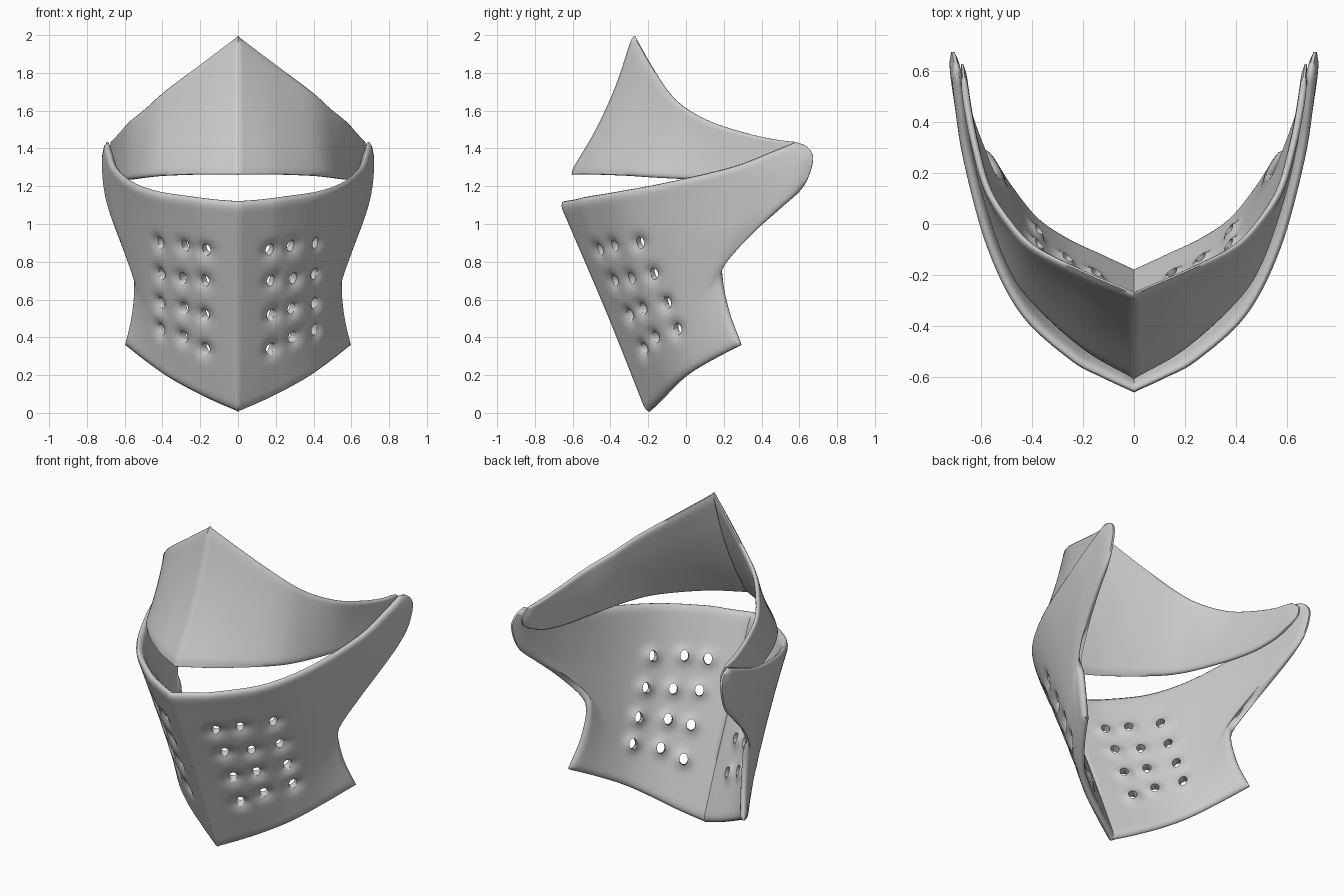
import bpy, bmesh, math
from mathutils import Vector

if "Cube" in bpy.data.objects:
    bpy.data.objects.remove(bpy.data.objects["Cube"])

steel = bpy.data.materials.new("light grey steel")
steel.diffuse_color = (0.6, 0.6, 0.6, 1)
steel.use_nodes = True
steel.node_tree.nodes["Principled BSDF"].inputs["Base Color"].default_value = steel.diffuse_color


def resample(pts, n):
    """Smooth curve through pts, returned as n+1 evenly spaced points."""
    p = [Vector(q) for q in pts]
    p = [2 * p[0] - p[1]] + p + [2 * p[-1] - p[-2]]
    dense = []
    for i in range(1, len(p) - 2):
        a, b, c, d = p[i - 1:i + 3]
        for k in range(24):
            t = k / 24
            dense.append(0.5 * (2 * b + (c - a) * t + (2 * a - 5 * b + 4 * c - d) * t * t
                                + (3 * b - a - 3 * c + d) * t ** 3))
    dense.append(p[-2])
    dist = [0.0]
    for a, b in zip(dense, dense[1:]):
        dist.append(dist[-1] + (b - a).length)
    out, j = [], 0
    for i in range(n + 1):
        s = dist[-1] * i / n
        while j < len(dense) - 2 and dist[j + 1] < s:
            j += 1
        f = (s - dist[j]) / max(dist[j + 1] - dist[j], 1e-9)
        out.append(dense[j].lerp(dense[j + 1], f))
    return out


def shell(name, bottom, top, centre, rear, nu, nv, thick, holes=()):
    """Mirrored curved plate with rounded rims, spanned by four edge curves."""
    B, T = resample(bottom, nu), resample(top, nu)
    C, R = resample(centre, nv), resample(rear, nv)
    cols = 2 * nu + 1
    bm = bmesh.new()
    grid = []
    for j in range(nv + 1):
        v = j / nv
        row = []
        for i in range(-nu, nu + 1):
            k = abs(i)
            u = k / nu
            p = B[k].lerp(T[k], v)
            p = p + (1 - u) ** 2 * (C[j] - B[0].lerp(T[0], v))
            p = p + u ** 3 * (R[j] - B[nu].lerp(T[nu], v))
            row.append(bm.verts.new((p.x if i >= 0 else -p.x, p.y, p.z)))
        grid.append(row)
    for j in range(nv):
        for i in range(cols - 1):
            bm.faces.new((grid[j][i], grid[j][i + 1], grid[j + 1][i + 1], grid[j + 1][i]))
    bm.normal_update()

    # punched dimples around each breathing hole
    spots = []
    for hx, hz in holes:
        for s in (-1, 1):
            w = min(bm.verts, key=lambda q: (q.co.x - s * hx) ** 2 + (q.co.z - hz) ** 2)
            spots.append((w.co.copy(), w.normal.copy()))
    for w in bm.verts:
        push = max([0.03 * math.exp(-((w.co - c).length / 0.042) ** 2) for c, n in spots] or [0])
        w.co -= w.normal * push

    # inner skin, with both skins drawn together at the rims
    inner = []
    for j in range(nv + 1):
        row = []
        for i in range(cols):
            w = grid[j][i]
            edge = min(i, j, cols - 1 - i, nv - j)
            pinch = (0.36, 0.1, 0.02)[edge] if edge < 3 else 0
            row.append(bm.verts.new(w.co - w.normal * thick * (1 - pinch)))
            w.co -= w.normal * thick * pinch
        inner.append(row)
    for j in range(nv):
        for i in range(cols - 1):
            bm.faces.new((inner[j][i], inner[j + 1][i], inner[j + 1][i + 1], inner[j][i + 1]))
    loop = ([(0, i) for i in range(cols)] + [(j, cols - 1) for j in range(1, nv + 1)]
            + [(nv, i) for i in range(cols - 2, -1, -1)] + [(j, 0) for j in range(nv - 1, 0, -1)])
    for (a, b), (c, d) in zip(loop, loop[1:] + loop[:1]):
        bm.faces.new((grid[a][b], inner[a][b], inner[c][d], grid[c][d]))
    bmesh.ops.recalc_face_normals(bm, faces=bm.faces)
    me = bpy.data.meshes.new(name)
    bm.to_mesh(me)
    bm.free()
    me.materials.append(steel)
    ob = bpy.data.objects.new(name, me)
    bpy.context.collection.objects.link(ob)
    return ob, spots


def activate(ob):
    bpy.ops.object.select_all(action='DESELECT')
    ob.select_set(True)
    bpy.context.view_layer.objects.active = ob


# rows of breathing holes on the cheek, as (x, z)
holes = [(x, z + dz) for x, zs in ((0.18, (0.34, 0.51, 0.69, 0.865)),
                                  (0.30, (0.39, 0.55, 0.715, 0.885)),
                                  (0.42, (0.445, 0.585, 0.74, 0.905)))
         for z in zs for dz in (0.0,)]

# lower face guard
guard, spots = shell(
    "face_guard",
    bottom=[(0, -.21, 0), (.14, -.145, .06), (.28, -.08, .13), (.4, 0, .2), (.51, .13, .28), (.61, .28, .36)],
    top=[(0, -.67, 1.11), (.13, -.61, 1.12), (.25, -.544, 1.135), (.446, -.364, 1.165),
         (.58, -.1, 1.215), (.67, .235, 1.295), (.70, .45, 1.38), (.71, .58, 1.435)],
    centre=[(0, -.21, 0), (0, -.4, .48), (0, -.6, .95), (0, -.67, 1.11)],
    rear=[(.61, .28, .36), (.57, .22, .53), (.555, .19, .7), (.575, .22, .8), (.63, .34, .93),
          (.69, .5, 1.08), (.72, .62, 1.2), (.73, .67, 1.34), (.72, .64, 1.41), (.71, .58, 1.435)],
    nu=50, nv=64, thick=.042, holes=holes)

# cutter for the breathing holes
bm = bmesh.new()
for c, n in spots:
    turn = n.to_track_quat('Z', 'Y').to_matrix().to_4x4()
    turn.translation = c - n * 0.04
    made = bmesh.ops.create_cone(bm, cap_ends=True, segments=12, radius1=.024, radius2=.024, depth=.16)
    bmesh.ops.scale(bm, vec=(1, 1.35, 1), verts=made["verts"])
    bmesh.ops.transform(bm, matrix=turn, verts=made["verts"])
me = bpy.data.meshes.new("hole_cutter")
bm.to_mesh(me)
bm.free()
cutter = bpy.data.objects.new("hole_cutter", me)
bpy.context.collection.objects.link(cutter)
cutter.hide_render = True
activate(guard)
cut = guard.modifiers.new("holes", 'BOOLEAN')
cut.object, cut.operation, cut.solver = cutter, 'DIFFERENCE', 'EXACT'
bpy.ops.object.modifier_apply(modifier=cut.name)
bpy.data.objects.remove(cutter)

# upper brow plate, tucked inside the guard at the ears
brow, _ = shell(
    "brow_plate",
    bottom=[(0, -.615, 1.27), (.2, -.5, 1.27), (.4, -.32, 1.262), (.5, -.17, 1.25), (.58, .06, 1.237),
            (.635, .28, 1.235), (.665, .45, 1.26), (.68, .57, 1.31)],
    top=[(0, -.285, 2), (.22, -.19, 1.835), (.4, -.1, 1.7), (.5, 0, 1.61), (.585, .13, 1.54),
         (.635, .3, 1.485), (.665, .45, 1.45), (.68, .57, 1.435)],
    centre=[(0, -.615, 1.27), (0, -.5, 1.46), (0, -.42, 1.62), (0, -.355, 1.78), (0, -.285, 2)],
    rear=[(.68, .57, 1.31), (.685, .615, 1.345), (.685, .62, 1.39), (.68, .57, 1.435)],
    nu=44, nv=32, thick=.028)

for ob in (guard, brow):
    activate(ob)
    bpy.ops.object.shade_smooth_by_angle(angle=math.radians(65))
